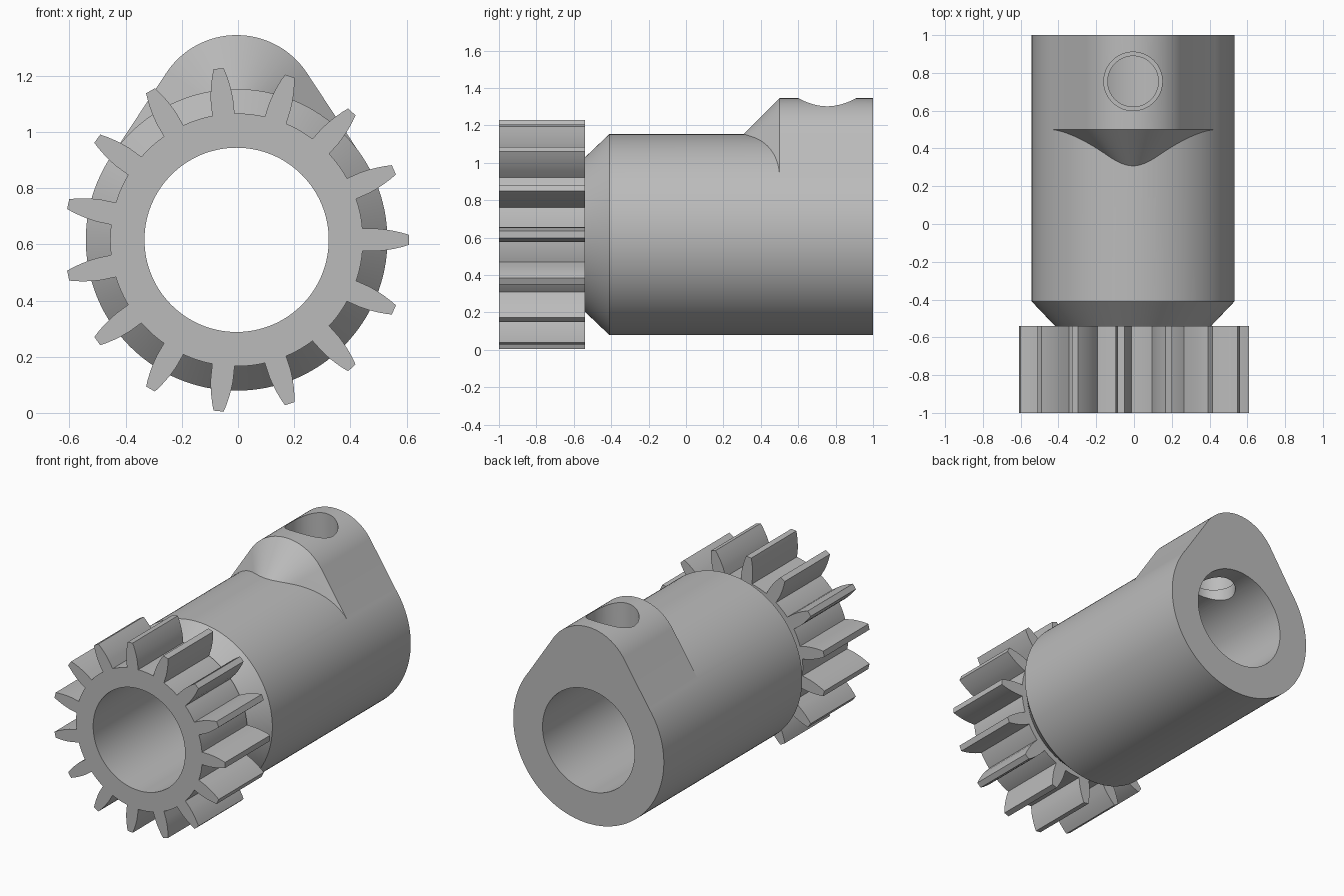
import bpy, bmesh
from math import sin, cos, pi, asin, radians

if "Cube" in bpy.data.objects:
    bpy.data.objects.remove(bpy.data.objects["Cube"], do_unlink=True)

CX, CZ = -0.005, 0.616          # main axis, running along y
BODY_R, BORE_R = 0.537, 0.328
ROOT_R, TEETH = 0.45, 15
BOSS_R, BOSS_H = 0.30, 0.429    # boss arc radius and height over the axis

steel = bpy.data.materials.new("grey steel")
steel.use_nodes = True
steel.diffuse_color = (0.5, 0.5, 0.5, 1)
steel.node_tree.nodes["Principled BSDF"].inputs["Base Color"].default_value = (0.5, 0.5, 0.5, 1)


def loft(name, sections):
    """Closed solid through rings of equal point count."""
    bm = bmesh.new()
    rings = [[bm.verts.new(p) for p in s] for s in sections]
    n = len(rings[0])
    for a, b in zip(rings, rings[1:]):
        for i in range(n):
            j = (i + 1) % n
            bm.faces.new((a[i], a[j], b[j], b[i]))
    bm.faces.new(rings[0])
    bm.faces.new(rings[-1])
    bmesh.ops.recalc_face_normals(bm, faces=bm.faces)
    mesh = bpy.data.meshes.new(name)
    bm.to_mesh(mesh)
    bm.free()
    mesh.materials.append(steel)
    ob = bpy.data.objects.new(name, mesh)
    bpy.context.collection.objects.link(ob)
    return ob


def section(outline, y):
    return [(CX + x, y, CZ + z) for x, z in outline]


def circle(r, n=128):
    return [(r * cos(2 * pi * i / n), r * sin(2 * pi * i / n)) for i in range(n)]


def combine(target, other, operation):
    mod = target.modifiers.new(other.name, "BOOLEAN")
    mod.operation, mod.object, mod.solver = operation, other, "EXACT"
    bpy.context.view_layer.objects.active = target
    bpy.ops.object.modifier_apply(modifier=mod.name)
    bpy.data.objects.remove(other, do_unlink=True)


def gear_outline():
    # one tooth flank as (radius, half width), mirrored and repeated
    flank = [(0.448, 0.040), (0.50, 0.040), (0.53, 0.037),
             (0.56, 0.032), (0.59, 0.025), (0.613, 0.018)]
    tooth = [(r, -w) for r, w in flank] + [(r, w) for r, w in reversed(flank)]
    pitch = 2 * pi / TEETH
    edge = asin(0.040 / ROOT_R)
    pts = []
    for t in range(TEETH):
        a = t * pitch
        pts += [(x * cos(a) - z * sin(a), x * sin(a) + z * cos(a)) for x, z in tooth]
        for k in range(1, 6):
            g = a + edge + (pitch - 2 * edge) * k / 6
            pts.append((ROOT_R * cos(g), ROOT_R * sin(g)))
    return pts


def boss_outline(inset):
    # rounded top whose straight sides run tangent to the sleeve
    tilt = asin((BODY_R - BOSS_R) / BOSS_H)
    low, r, n = BODY_R - 0.001 - inset, BOSS_R - inset, 48
    pts = [(0, 0), (low * cos(tilt), low * sin(tilt))]
    for i in range(n + 1):
        a = tilt + (pi - 2 * tilt) * i / n
        pts.append((r * cos(a), BOSS_H + r * sin(a)))
    return pts + [(-low * cos(tilt), low * sin(tilt))]


# sleeve with chamfered neck reaching into the pinion
sleeve = loft("pinion_sleeve", [section(circle(r), y) for r, y in
              ((0.413, -0.7), (0.413, -0.54), (BODY_R, -0.41), (BODY_R, 1))])

# toothed pinion at the front
pinion = loft("pinion", [section(gear_outline(), y) for y in (-1, -0.54)])
combine(sleeve, pinion, "UNION")

# screw boss with a 45 degree front slope
boss = loft("screw_boss", [section(boss_outline(d), y) for d, y in
            ((0.24, 0.26), (0, 0.5), (0, 1))])
combine(sleeve, boss, "UNION")

# through bore
bore = loft("bore_cutter", [section(circle(BORE_R), y) for y in (-1.2, 1.2)])
combine(sleeve, bore, "DIFFERENCE")

# stepped screw hole from the top of the boss down to the bore
hole = loft("hole_cutter", [[(CX + x, 0.755 + y, z) for x, y in circle(r, 64)]
            for r, z in ((0.134, CZ), (0.134, 1.0), (0.155, 1.0), (0.155, 1.5))])
combine(sleeve, hole, "DIFFERENCE")

bpy.ops.object.select_all(action="DESELECT")
sleeve.select_set(True)
bpy.context.view_layer.objects.active = sleeve
bpy.ops.object.shade_smooth_by_angle(angle=radians(25))
